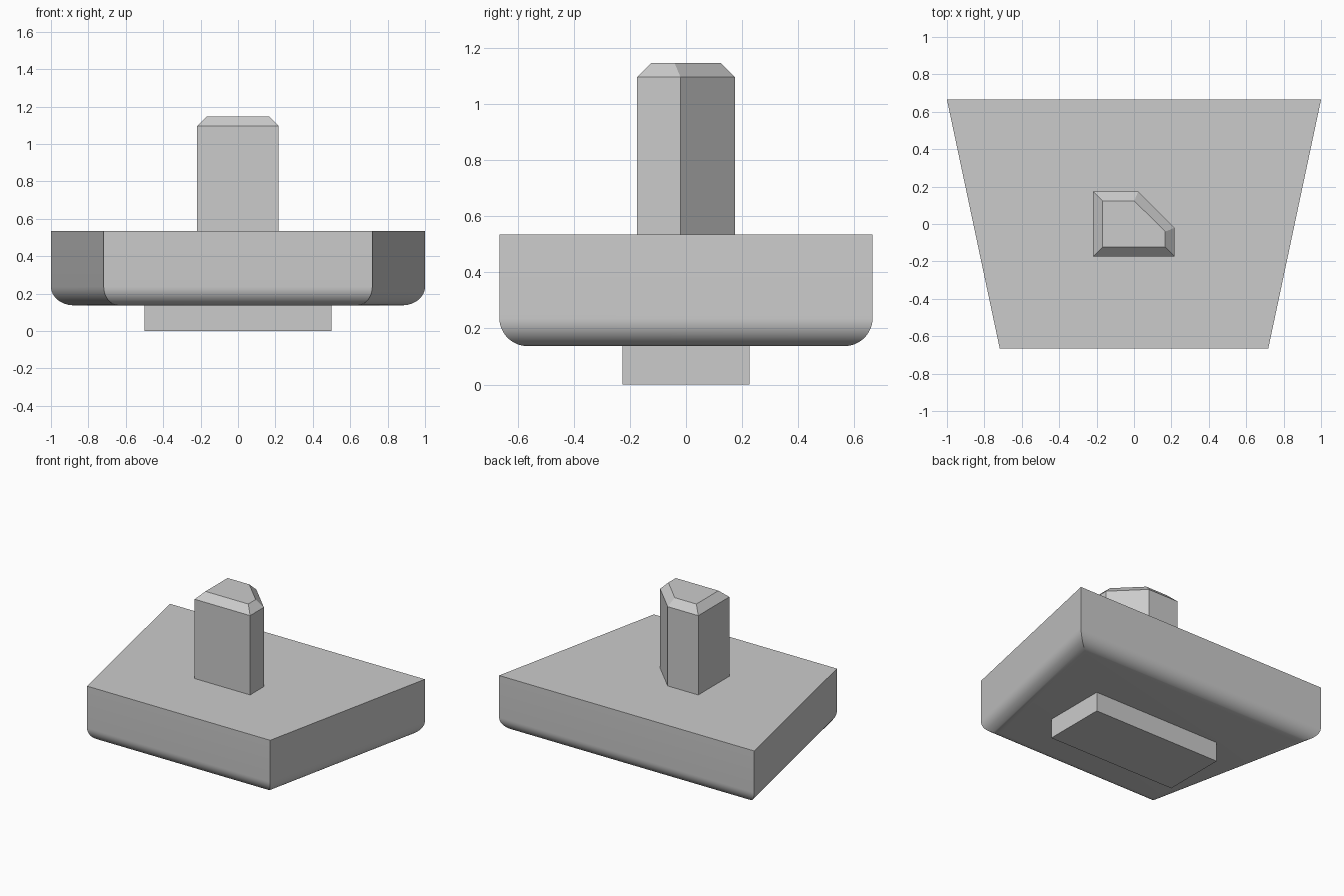
import bpy
import bmesh
import math
from mathutils import Vector

cube = bpy.data.objects.get("Cube")
if cube:
    bpy.data.objects.remove(cube, do_unlink=True)

grey = bpy.data.materials.new("light_grey")
grey.use_nodes = True
COLOUR = (0.6, 0.6, 0.6, 1)
grey.diffuse_color = COLOUR
grey.node_tree.nodes["Principled BSDF"].inputs["Base Color"].default_value = COLOUR


def inset(outline, d):
    """Move every side of a counter-clockwise outline inwards by d."""
    points = [Vector(p) for p in outline]
    result = []
    for i, p in enumerate(points):
        before = (p - points[i - 1]).normalized()
        after = (points[(i + 1) % len(points)] - p).normalized()
        n1 = Vector((-before.y, before.x))
        n2 = Vector((-after.y, after.x))
        result.append(p + (n1 + n2) * d / (1 + n1.dot(n2)))
    return result


def loft(name, outline, levels, smooth=False):
    """Stack copies of an outline at (height, inset) levels, bottom to top."""
    bm = bmesh.new()
    rings = [[bm.verts.new((p.x, p.y, z)) for p in inset(outline, d)]
             for z, d in levels]
    n = len(outline)
    for low, high in zip(rings, rings[1:]):
        for i in range(n):
            j = (i + 1) % n
            bm.faces.new((low[i], low[j], high[j], high[i]))
    bm.faces.new(rings[0][::-1])
    bm.faces.new(rings[-1])
    mesh = bpy.data.meshes.new(name)
    bm.to_mesh(mesh)
    bm.free()
    mesh.materials.append(grey)
    obj = bpy.data.objects.new(name, mesh)
    bpy.context.collection.objects.link(obj)
    if smooth:
        bpy.ops.object.select_all(action="DESELECT")
        obj.select_set(True)
        bpy.context.view_layer.objects.active = obj
        bpy.ops.object.shade_smooth_by_angle(angle=math.radians(20))
    return obj


# Tapered body with rounded lower edges
BOTTOM, TOP, RADIUS, STEPS = 0.137, 0.534, 0.1, 12
body = [(-0.718, -0.665), (0.718, -0.665), (1, 0.665), (-1, 0.665)]
fillet = []
for k in range(STEPS + 1):
    a = math.pi / 2 * k / STEPS
    fillet.append((BOTTOM + RADIUS * (1 - math.cos(a)), RADIUS * (1 - math.sin(a))))
loft("body", body, fillet + [(TOP, 0)], smooth=True)

# Rectangular foot under the body
foot = [(-0.5, -0.226), (0.5, -0.226), (0.5, 0.226), (-0.5, 0.226)]
loft("foot", foot, [(0, 0), (BOTTOM, 0)])

# Keyed post with one cut corner and a chamfered tip
post = [(-0.218, -0.174), (0.217, -0.174), (0.217, -0.02),
        (0.022, 0.174), (-0.218, 0.174)]
loft("post", post, [(TOP, 0), (1.096, 0), (1.146, 0.05)])
